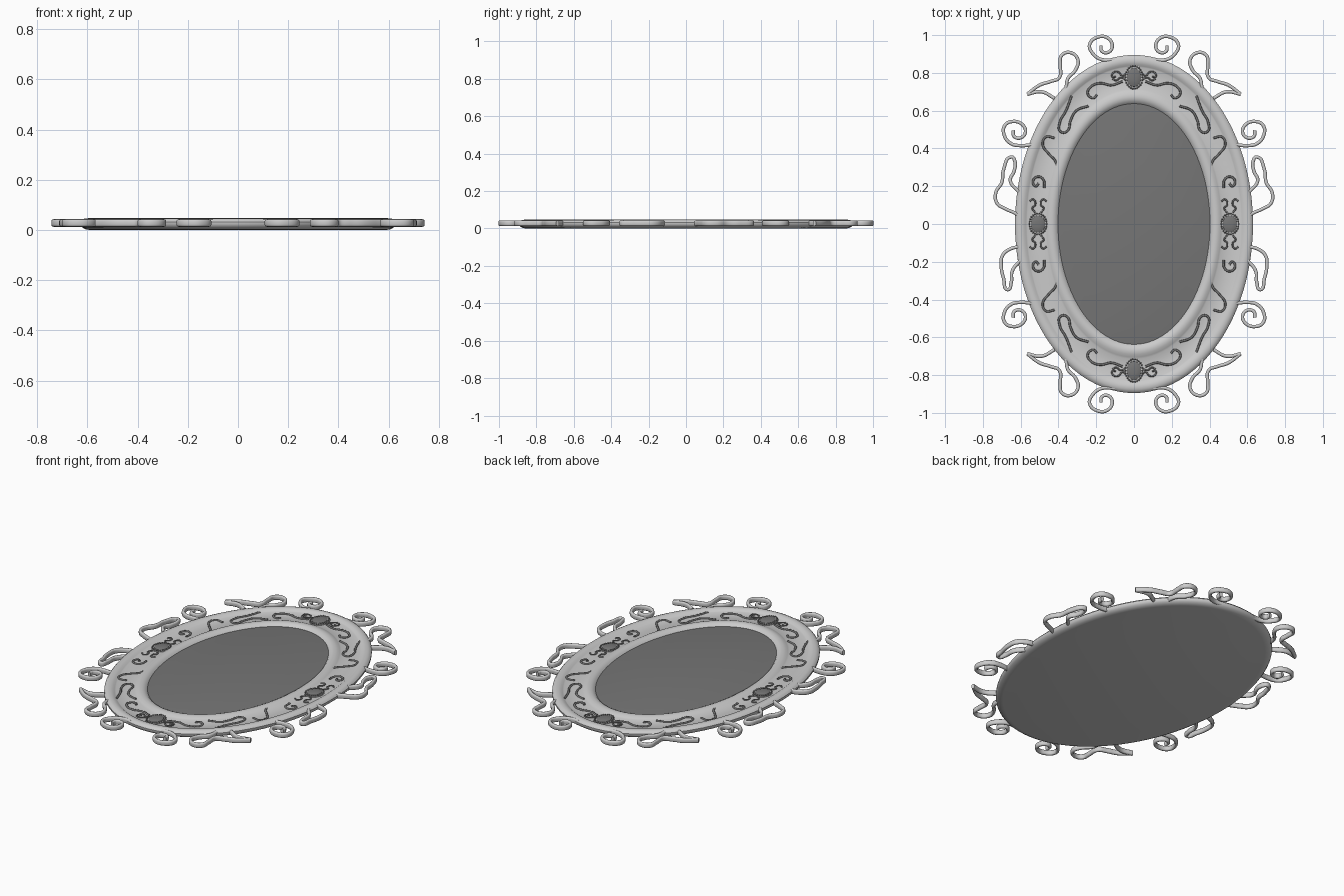
import bpy, bmesh
from math import sin, cos, tau

cube = bpy.data.objects.get("Cube")
if cube:
    bpy.data.objects.remove(cube)


def material(name, grey):
    m = bpy.data.materials.new(name)
    m.use_nodes = True
    m.diffuse_color = (grey, grey, grey, 1)
    bsdf = m.node_tree.nodes["Principled BSDF"]
    bsdf.inputs["Base Color"].default_value = (grey, grey, grey, 1)
    return m


LIGHT = material("pale grey", 0.6)
DARK = material("dark grey", 0.18)


def add_mesh(name, mesh, mat, angle=0.7):
    mesh.materials.clear()
    mesh.materials.append(mat)
    ob = bpy.data.objects.new(name, mesh)
    bpy.context.collection.objects.link(ob)
    bpy.ops.object.select_all(action='DESELECT')
    ob.select_set(True)
    bpy.context.view_layer.objects.active = ob
    bpy.ops.object.shade_smooth_by_angle(angle=angle)
    return ob


def oval_lathe(name, profile, mat, center=(0, 0), n=96, cap_start=False, cap_end=False):
    """Skin a stack of ovals given as (x radius, y radius, height)."""
    bm = bmesh.new()
    rings = [[bm.verts.new((center[0] + rx * cos(tau * i / n),
                            center[1] + ry * sin(tau * i / n), z)) for i in range(n)]
             for rx, ry, z in profile]
    for a, b in zip(rings, rings[1:]):
        for i in range(n):
            j = (i + 1) % n
            bm.faces.new((a[i], a[j], b[j], b[i]))
    if cap_start:
        bm.faces.new(rings[0][::-1])
    if cap_end:
        bm.faces.new(rings[-1])
    mesh = bpy.data.meshes.new(name)
    bm.to_mesh(mesh)
    bm.free()
    return add_mesh(name, mesh, mat)


def scrolls(name, paths, mat, z, radius, extrude, mirror_y=True):
    """Sweep smooth planar paths, mirrored to the other sides."""
    cu = bpy.data.curves.new(name, 'CURVE')
    cu.dimensions = '3D'
    cu.twist_mode = 'Z_UP'
    cu.fill_mode = 'FULL'
    cu.bevel_depth, cu.extrude = radius, extrude
    cu.bevel_resolution, cu.resolution_u = 2, 6
    cu.use_fill_caps = True
    for path in paths:
        for sx in (1, -1):
            for sy in ((1, -1) if mirror_y else (1,)):
                sp = cu.splines.new('BEZIER')
                sp.bezier_points.add(len(path) - 1)
                for p, (x, y) in zip(sp.bezier_points, path):
                    p.co = (x * sx, y * sy, z)
                    p.handle_left_type = p.handle_right_type = 'AUTO'
    tmp = bpy.data.objects.new(name + " path", cu)
    bpy.context.collection.objects.link(tmp)
    dg = bpy.context.evaluated_depsgraph_get()
    mesh = bpy.data.meshes.new_from_object(tmp.evaluated_get(dg))
    bpy.data.objects.remove(tmp)
    return add_mesh(name, mesh, mat, 1.0)


# Oval frame: rounded back edge, outer rim, flat channel, inner bead
oval_lathe("frame", [
    (.59, .855, 0), (.607, .872, .003), (.622, .887, .011), (.63, .895, .022),
    (.63, .895, .032), (.622, .887, .041), (.61, .875, .046), (.597, .862, .047),
    (.582, .847, .044), (.572, .837, .037), (.565, .83, .034),
    (.47, .715, .034), (.462, .705, .039), (.45, .69, .045), (.437, .675, .048),
    (.424, .66, .046), (.411, .647, .04), (.402, .637, .03)], LIGHT, cap_start=True)

# Mirror glass
oval_lathe("mirror_glass", [(.405, .64, .03), (.395, .63, .032)], DARK, cap_end=True)

# Open scrollwork around the outside
top_curl = [(.10, .87), (.17, .87), (.22, .905), (.235, .95), (.19, .99), (.14, .985),
            (.115, .945), (.135, .91), (.17, .915), (.175, .945)]
leaf_loop = [(.565, .687), (.50, .735), (.44, .755), (.395, .775), (.39, .84), (.385, .89),
             (.34, .908), (.297, .87), (.31, .815), (.35, .77), (.36, .715)]
leaf_stem = [(.565, .687), (.49, .70), (.42, .665)]
side_curl = [(.54, .42), (.60, .415), (.65, .425), (.685, .465), (.685, .52), (.64, .543),
             (.59, .525), (.575, .485), (.605, .455), (.635, .465), (.64, .495)]
scrolls("corner_scrolls", [top_curl, leaf_loop, leaf_stem, side_curl],
        LIGHT, .028, .009, .006)
upper_side = [(.60, .04), (.635, .06), (.68, .08), (.725, .11), (.732, .165), (.70, .22),
              (.69, .29), (.65, .355), (.63, .33), (.635, .28), (.655, .23), (.61, .17)]
lower_side = [(.60, -.12), (.65, -.13), (.695, -.165), (.703, -.22), (.69, -.29), (.668, -.348),
              (.65, -.31), (.645, -.25), (.60, -.19)]
scrolls("side_scrolls", [upper_side, lower_side], LIGHT, .028, .009, .006, mirror_y=False)

# Fine relief scrolls in the channel
relief = [
    [(.06, .755), (.12, .735), (.18, .745), (.23, .725), (.245, .69), (.215, .667), (.195, .685)],
    [(.33, .68), (.36, .60), (.392, .54), (.39, .49), (.355, .49), (.335, .55),
     (.305, .60), (.24, .625)],
    [(.42, .455), (.468, .46), (.483, .42), (.45, .37), (.415, .33), (.412, .27)],
    [(.475, .19), (.48, .235), (.51, .25), (.535, .225), (.52, .20), (.505, .215)],
]
scrolls("relief_scrolls", relief, DARK, .035, .006, 0)

# Small tendrils beside each medallion
top_tendrils = [[(.04, .80), (.06, .785), (.085, .805), (.11, .80), (.115, .78), (.095, .78)],
                [(.045, .765), (.07, .775), (.095, .76), (.115, .77)]]
side_tendrils = [[(.508 + s * .015, .06), (.508 + s * .03, .085), (.508 + s * .015, .10),
                  (.508 + s * .025, .13), (.508 + s * .045, .12)] for s in (1, -1)]
scrolls("medallion_tendrils", top_tendrils + side_tendrils, DARK, .035, .0045, 0)


# Medallions: pale seat, domed stone and a ring of beads
def medallion(name, x, y, rx, ry):
    oval_lathe(name + "_seat", [(rx + .006, ry + .006, .03), (rx + .006, ry + .006, .038),
                                (rx - .008, ry - .008, .039)], LIGHT, (x, y), 32, cap_end=True)
    oval_lathe(name + "_stone", [(rx * f, ry * f, z) for f, z in
                                 ((.86, .036), (.82, .041), (.6, .045), (.3, .047))],
               DARK, (x, y), 32, cap_end=True)
    bm = bmesh.new()
    count = 26
    for i in range(count):
        a = tau * i / count
        ball = bmesh.ops.create_icosphere(bm, subdivisions=1, radius=.0055)
        bmesh.ops.translate(bm, verts=ball["verts"],
                            vec=(x + rx * cos(a), y + ry * sin(a), .038))
    mesh = bpy.data.meshes.new(name)
    bm.to_mesh(mesh)
    bm.free()
    add_mesh(name + "_beads", mesh, DARK)


for side, s in (("left", 1), ("right", -1)):
    medallion(side + "_medallion", s * .508, 0, .046, .055)
for side, s in (("top", 1), ("bottom", -1)):
    medallion(side + "_medallion", 0, s * .776, .046, .06)
